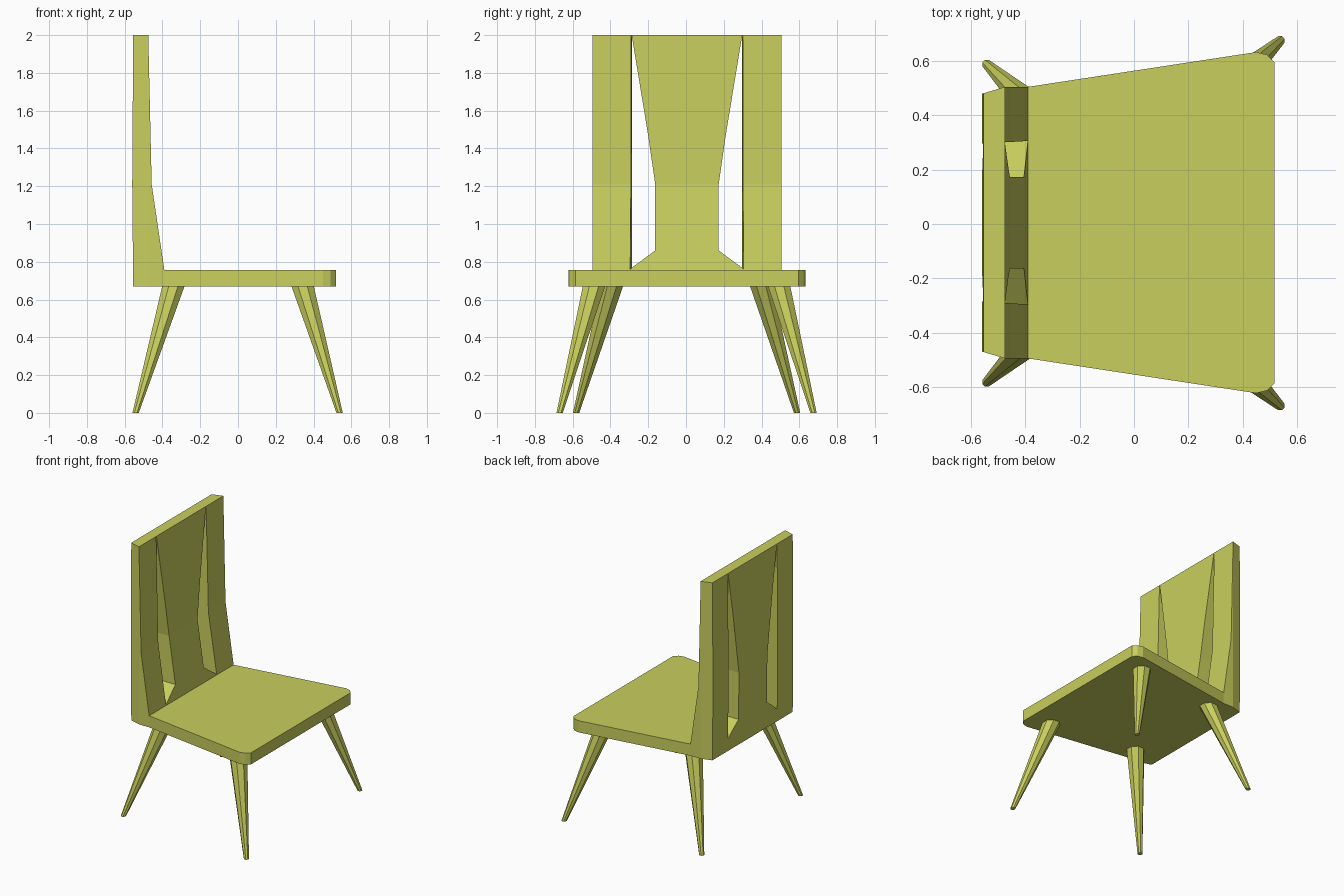
import bpy, bmesh, math
from mathutils import Vector

if "Cube" in bpy.data.objects:
    bpy.data.objects.remove(bpy.data.objects["Cube"])

MID = 0.005  # the chair body sits slightly off the y centre

paint = bpy.data.materials.new("olive_paint")
paint.diffuse_color = (0.58, 0.62, 0.11, 1)
paint.use_nodes = True
paint.node_tree.nodes["Principled BSDF"].inputs["Base Color"].default_value = paint.diffuse_color


def loft(name, rings):
    """Closed solid through rings with equal point counts."""
    bm = bmesh.new()
    loops = [[bm.verts.new(p) for p in r] for r in rings]
    n = len(loops[0])
    for a, b in zip(loops, loops[1:]):
        for i in range(n):
            j = (i + 1) % n
            bm.faces.new((a[i], a[j], b[j], b[i]))
    bm.faces.new(loops[0][::-1])
    bm.faces.new(loops[-1])
    bmesh.ops.recalc_face_normals(bm, faces=bm.faces)
    me = bpy.data.meshes.new(name)
    bm.to_mesh(me)
    bm.free()
    ob = bpy.data.objects.new(name, me)
    bpy.context.collection.objects.link(ob)
    me.materials.append(paint)
    return ob


def boolean(target, cutter, operation):
    m = target.modifiers.new(operation.lower(), 'BOOLEAN')
    m.operation = operation
    m.solver = 'EXACT'
    m.object = cutter
    bpy.context.view_layer.objects.active = target
    bpy.ops.object.modifier_apply(modifier=m.name)
    bpy.data.objects.remove(cutter)


# Seat and back: side profile swept across the width
profile = [(-0.555, 0.67), (0.6, 0.67), (0.6, 0.757), (-0.39, 0.757),
           (-0.457, 1.21), (-0.475, 2.0), (-0.555, 2.0), (-0.56, 1.21)]
chair = loft("seat_and_back", [[(x, y, z) for x, z in profile] for y in (-1, 1)])

# Trim to the plan outline: wider at the front with clipped corners
half = [(-0.565, 0.473), (-0.475, 0.5), (-0.39, 0.5), (0.45, 0.628),
        (0.49, 0.618), (0.518, 0.59)]
outline = half + [(x, -y) for x, y in reversed(half)]
plan = loft("plan_trim", [[(x, y + MID, z) for x, y in outline] for z in (0.5, 2.2)])
boolean(chair, plan, 'INTERSECT')

# Openings either side of the waisted splat
for s in (1, -1):
    rings = []
    for x, outer in ((-0.7, 0.283), (-0.35, 0.303)):
        pts = [(outer, 0.76), (outer, 1.996), (0.298 if outer > 0.298 else outer - 0.002, 1.996),
               (0.168, 1.21), (0.168, 0.86)]
        rings.append([(x, s * y + MID, z) for y, z in pts])
    boolean(chair, loft("opening", rings), 'DIFFERENCE')


# Splayed tapered legs
def leg(name, top, foot, r_top=0.064, r_foot=0.018, sides=8):
    rings = []
    for (x, y), z, r in ((foot, 0, r_foot), (top, 0.671, r_top)):
        rings.append([(x + r * math.cos(t), y + r * math.sin(t), z)
                      for t in (2 * math.pi * (i + 0.5) / sides for i in range(sides))])
    loft(name, rings)


for side, s in (("left", 1), ("right", -1)):
    leg("front_leg_" + side, (0.342, s * 0.49 + 0.003), (0.538, s * 0.672 + 0.003))
    leg("back_leg_" + side, (-0.342, s * 0.395 + 0.003), (-0.542, s * 0.585 + 0.003))
